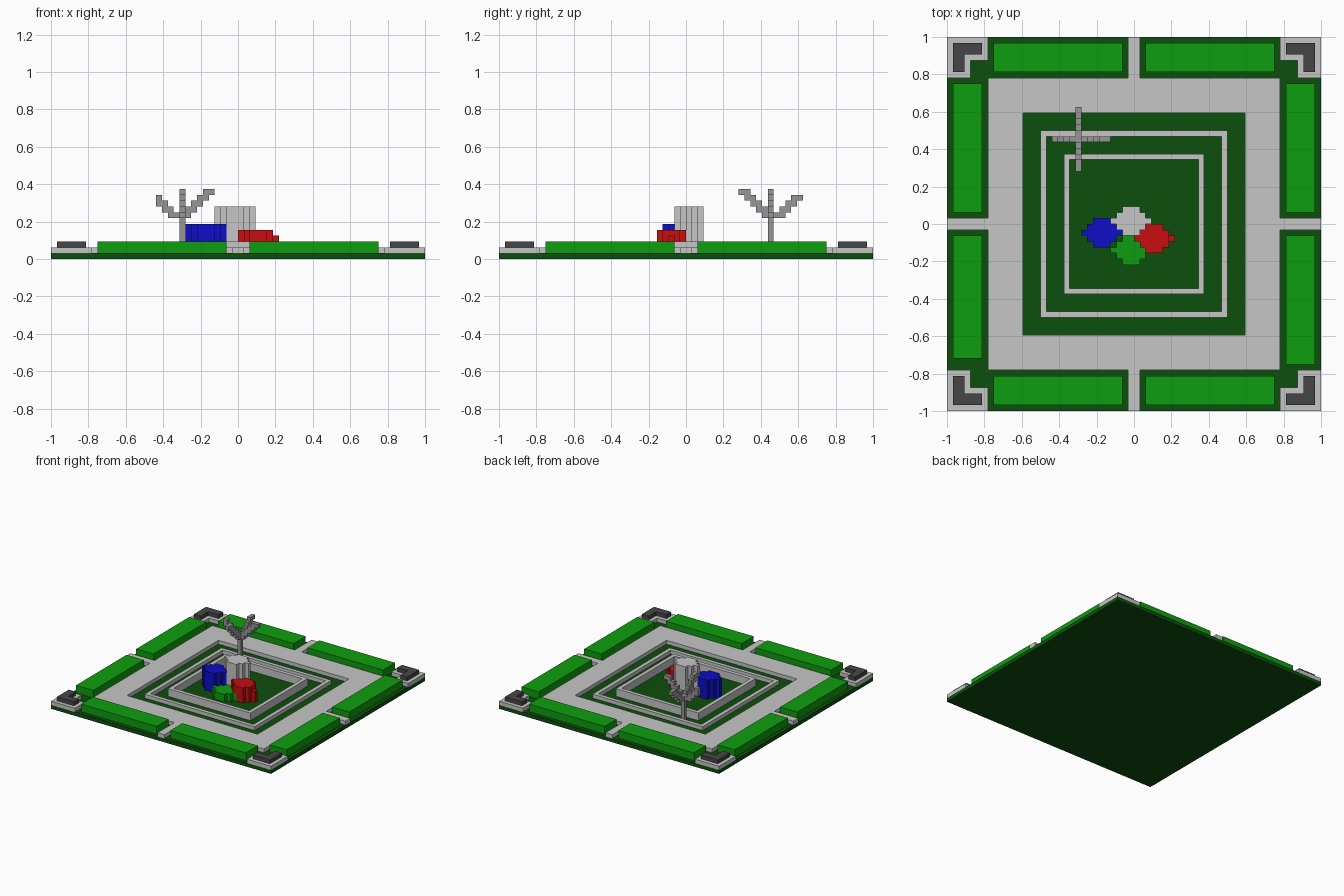
import bpy, bmesh

if "Cube" in bpy.data.objects:
    bpy.data.objects.remove(bpy.data.objects["Cube"])

U = 2 / 64  # size of one grid cell


def material(name, r, g, b):
    def lin(c):
        c /= 255
        return c / 12.92 if c < 0.04045 else ((c + 0.055) / 1.055) ** 2.4
    col = (lin(r), lin(g), lin(b), 1)
    m = bpy.data.materials.new(name)
    m.use_nodes = True
    m.diffuse_color = col
    m.node_tree.nodes["Principled BSDF"].inputs["Base Color"].default_value = col
    return m


DARK_GREEN = material("dark_green", 12, 78, 12)
GREEN = material("leaf_green", 14, 158, 14)
LIGHT = material("light_grey", 198, 198, 198)
DARK = material("dark_grey", 70, 70, 70)
WOOD = material("mid_grey", 150, 150, 150)
RED = material("red", 200, 14, 14)
BLUE = material("blue", 14, 14, 200)


def finish(name, bm, mat):
    bmesh.ops.recalc_face_normals(bm, faces=bm.faces)
    me = bpy.data.meshes.new(name)
    bm.to_mesh(me)
    bm.free()
    me.materials.append(mat)
    ob = bpy.data.objects.new(name, me)
    bpy.context.collection.objects.link(ob)


def boxes(name, mat, *parts):
    """Axis-aligned boxes (x0, x1, y0, y1, z0, z1) in grid cells."""
    bm = bmesh.new()
    for x0, x1, y0, y1, z0, z1 in parts:
        vs = bmesh.ops.create_cube(bm, size=1)["verts"]
        for v in vs:
            v.co.x = U * (x1 if v.co.x > 0 else x0)
            v.co.y = U * (y1 if v.co.y > 0 else y0)
            v.co.z = U * (z1 if v.co.z > 0 else z0)
    finish(name, bm, mat)


def prism(name, mat, outline, z0, z1):
    """Upright extrusion of an outline given in grid cells."""
    bm = bmesh.new()
    f = bm.faces.new([bm.verts.new((x * U, y * U, z0 * U)) for x, y in outline])
    new = bmesh.ops.extrude_face_region(bm, geom=[f])["geom"]
    for v in new:
        if isinstance(v, bmesh.types.BMVert):
            v.co.z = z1 * U
    finish(name, bm, mat)


def frame(name, mat, outer, inner, z1):
    """Square border made of four bars."""
    o, i = outer, inner
    boxes(name, mat, (-o, o, i, o, 1, z1), (-o, o, -o, -i, 1, z1),
          (-o, -i, -i, i, 1, z1), (i, o, -i, i, 1, z1))


# Ground, walkway and the two low borders
boxes("ground", DARK_GREEN, (-32, 32, -32, 32, 0, 1))
frame("walkway", LIGHT, 25, 19, 2)
frame("outer_border", LIGHT, 16, 15, 2)
frame("inner_border", LIGHT, 12, 11, 3)

# Entrance paths through the middle of each side
boxes("entrance_paths", LIGHT, (-1, 1, 25, 32, 1, 2), (-1, 1, -32, -25, 1, 2),
      (25, 32, -1, 1, 1, 2), (-32, -25, -1, 1, 1, 2))

# Hedges and corner blocks, repeated in the four quadrants
for sx, side in ((1, "left"), (-1, "right")):
    for sy, end in ((1, "back"), (-1, "front")):
        tag = f"{end}_{side}"
        xs, xl = sorted((sx * 2, sx * 24)), sorted((sx * 26, sx * 31))
        last = 23 if tag == "front_right" else 24
        ys, yl = sorted((sy * 2, sy * last)), sorted((sy * 26, sy * 31))
        boxes(f"{tag}_end_hedge", GREEN, (*xs, *yl, 1, 3))
        boxes(f"{tag}_side_hedge", GREEN, (*xl, *ys, 1, 3))
        for part, mat, a, b, c, z in (("corner_base", LIGHT, 25, 28, 32, 1),
                                      ("corner_block", DARK, 26, 29, 31, 2)):
            ell = [(a, b), (a, c), (c, c), (c, a), (b, a), (b, b)]
            prism(f"{tag}_{part}", mat, [(sx * x, sy * y) for x, y in ell], z, z + 1)


def pillar(name, mat, cx, cy, top, cut_end=False):
    """Stepped pillar with rows 3, 5, 7, 5 and 3 cells wide."""
    half = [(1.5, 2.5), (1.5, 1.5), (2.5, 1.5), (2.5, 0.5)]
    end = [(3.5, 0.5)]
    q = half + ([] if cut_end else end)
    quarter = half + end
    right = [(x, y) for x, y in q] + [(x, -y) for x, y in reversed(q)]
    left = [(-x, -y) for x, y in quarter] + [(-x, y) for x, y in reversed(quarter)]
    prism(name, mat, [(cx + x, cy + y) for x, y in right + left], 1, top)


# Cluster of coloured pillars
pillar("white_pillar", LIGHT, -0.5, 0.5, 9)
pillar("blue_pillar", BLUE, -5.5, -1.5, 6)
pillar("green_pillar", GREEN, -0.5, -4.5, 3)
pillar("red_pillar", RED, 3.5, -2.5, 5, cut_end=True)
boxes("red_pillar_step", RED, (6, 7, -3, -2, 1, 4))

# Bare tree: trunk and four rising branches, one (z0, z1) pair per cell outward
TX, TY = -10, 14
low = [(7, 8), (7, 9), (8, 10), (9, 11)]
high = [(7, 9), (8, 10), (9, 11), (10, 12), (11, 12)]
boxes("tree_trunk", WOOD, (TX, TX + 1, TY, TY + 1, 1, 8))
for name, dx, dy, cells in (("right", -1, 0, low), ("left", 1, 0, high),
                            ("front", 0, -1, high), ("back", 0, 1, low + [(10, 11)])):
    boxes(f"{name}_branch", WOOD,
          *[(TX + dx * k, TX + dx * k + 1, TY + dy * k, TY + dy * k + 1, z0, z1)
            for k, (z0, z1) in enumerate(cells, 1)])
